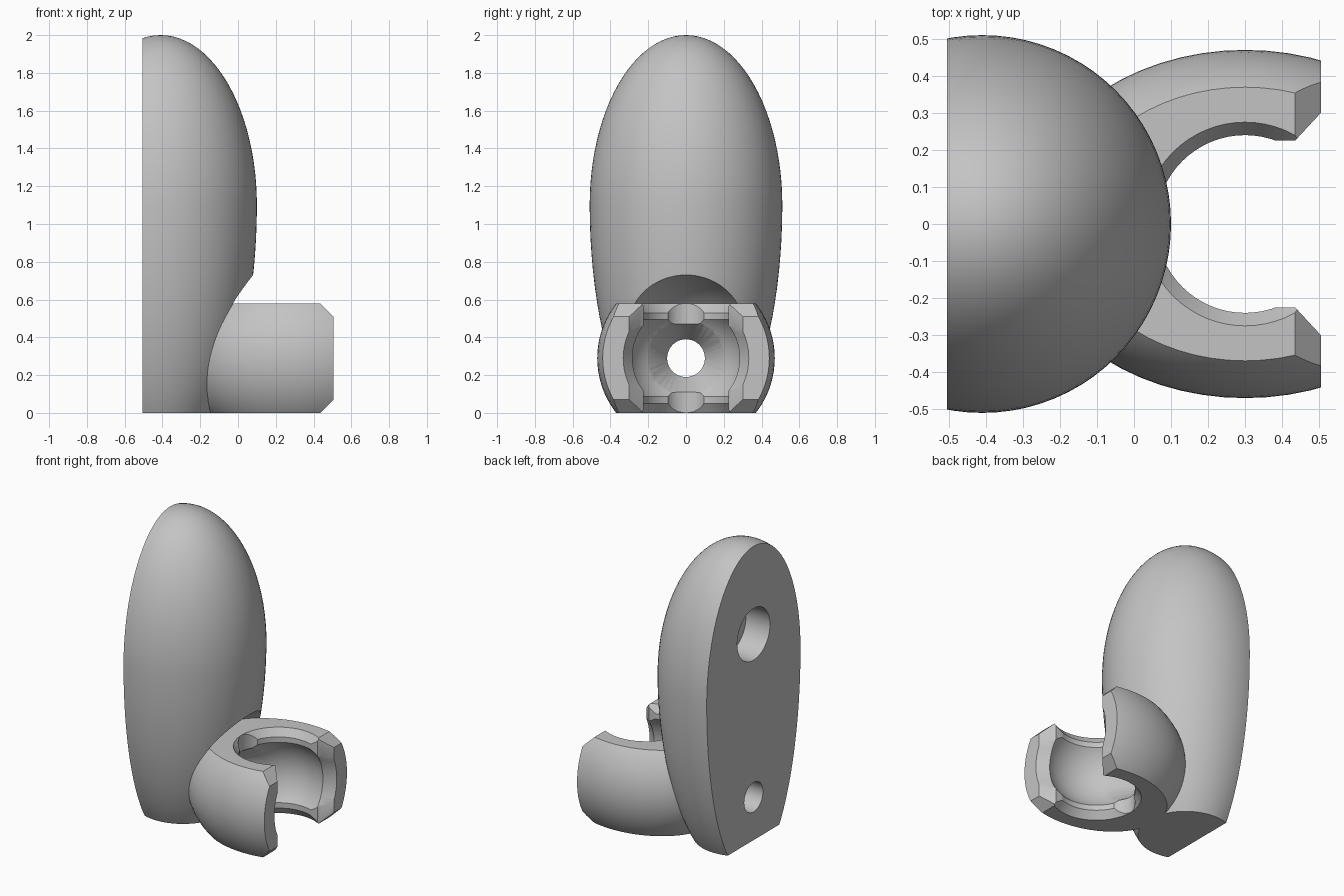
import bpy, bmesh, math
from mathutils import Matrix

cube = bpy.data.objects.get("Cube")
if cube:
    bpy.data.objects.remove(cube, do_unlink=True)

CUP_X, CUP_Z = 0.30, 0.29      # centre of the cup
BACK, FRONT, TOP = -0.505, 0.505, 0.58


def finish(name, bm):
    bmesh.ops.remove_doubles(bm, verts=bm.verts, dist=1e-5)
    bmesh.ops.recalc_face_normals(bm, faces=bm.faces)
    mesh = bpy.data.meshes.new(name)
    bm.to_mesh(mesh)
    bm.free()
    ob = bpy.data.objects.new(name, mesh)
    bpy.context.collection.objects.link(ob)
    return ob


def lathe(name, profile, centre, axis="Z", steps=64):
    """Revolve (radius, height) points about an axis through centre."""
    bm = bmesh.new()
    verts = [bm.verts.new((r, 0, h)) for r, h in profile]
    edges = [bm.edges.new(p) for p in zip(verts, verts[1:])]
    bmesh.ops.spin(bm, geom=verts + edges, cent=(0, 0, 0), axis=(0, 0, 1),
                   angle=math.tau, steps=steps, use_duplicate=False)
    turn = Matrix.Rotation(math.pi / 2, 4, "Y") if axis == "X" else Matrix()
    bm.transform(Matrix.Translation(centre) @ turn)
    return finish(name, bm)


def prism(name, outline, to_3d, low, high):
    """Extrude a flat outline between two levels."""
    bm = bmesh.new()
    ends = [[bm.verts.new(to_3d(a, b, c)) for a, b in outline] for c in (low, high)]
    bm.faces.new(ends[0])
    bm.faces.new(ends[1])
    n = len(outline)
    for i in range(n):
        j = (i + 1) % n
        bm.faces.new((ends[0][i], ends[0][j], ends[1][j], ends[1][i]))
    return finish(name, bm)


def box(name, x0, x1, z0, z1):
    return prism(name, [(x0, z0), (x1, z0), (x1, z1), (x0, z1)],
                 lambda a, b, c: (a, c, b), -1.5, 1.5)


def ellipsoid(name, rx, r):
    bm = bmesh.new()
    bmesh.ops.create_uvsphere(bm, u_segments=64, v_segments=40, radius=1)
    bm.transform(Matrix.Translation((CUP_X, 0, CUP_Z)) @ Matrix.Diagonal((rx, r, r, 1)))
    return finish(name, bm)


def combine(target, tool, operation):
    mod = target.modifiers.new("combine", "BOOLEAN")
    mod.operation, mod.solver, mod.object = operation, "EXACT", tool
    bpy.context.view_layer.objects.active = target
    bpy.ops.object.modifier_apply(modifier=mod.name)
    bpy.data.objects.remove(tool, do_unlink=True)


# Tall egg-shaped body, longer below its widest level than above
profile = []
for i in range(49):
    a = -math.pi / 2 + math.pi * i / 48
    profile.append((0.51 * math.cos(a) if 0 < i < 48 else 0,
                    math.sin(a) * (0.9 if a > 0 else 1.34)))
body = lathe("holder", profile, (-0.41, 0, 1.1), steps=80)

# Rounded recess in the body above the cup
recess = ellipsoid("recess_cutter", 0.603, 0.473)
combine(recess, box("recess_trim", -1, 2, -1, TOP - 0.001), "DIFFERENCE")
combine(body, recess, "DIFFERENCE")

# Cup shell: ellipsoid trimmed flat on top, with chamfered front corners
cup = ellipsoid("cup", 0.6, 0.47)
trim = prism("cup_trim",
             [(-0.6, -0.05), (0.385, -0.05), (FRONT, 0.07), (FRONT, 0.51),
              (0.435, TOP), (-0.6, TOP)],
             lambda a, b, c: (a, c, b), -1, 1)
combine(cup, trim, "INTERSECT")
combine(body, cup, "UNION")

# Round socket with chamfered lips above and below
arc = math.asin(0.24 / 0.315)
lower_lip = [(0, -0.31), (0.289, -0.31), (0.24, -0.24)]
ball = []
for i in range(25):
    a = arc + (math.pi - 2 * arc) * i / 24
    ball.append((0.315 * math.sin(a), -0.315 * math.cos(a)))
upper_lip = [(r, -h) for r, h in reversed(lower_lip)]
combine(body, lathe("socket_cutter", lower_lip + ball + upper_lip, (CUP_X, 0, CUP_Z)),
        "DIFFERENCE")

# Flared front opening and the slot between the two arms
combine(body, lathe("flare_cutter", [(0, 0.3), (0.28, 0.43), (0.364, 0.55), (0, 0.55)],
                    (0, 0, CUP_Z), "X"), "DIFFERENCE")
slot = [(0.3, 0.225), (0.435, 0.225), (0.56, 0.36)]
slot += [(x, -y) for x, y in reversed(slot)]
combine(body, prism("slot_cutter", slot, lambda a, b, c: (a, b, c), -0.2, 0.8),
        "DIFFERENCE")

# Rounded notches in both lips at the rear of the socket
notch = [(0, -0.31), (0.11, -0.31), (0.11, 0.31), (0, 0.31)]
combine(body, lathe("notch_cutter", notch, (0.135, 0, CUP_Z), steps=32), "DIFFERENCE")

# Countersunk screw hole through the socket, and a blind hole higher up the back
combine(body, lathe("screw_cutter", [(0, -0.7), (0.1, -0.7), (0.1, -0.1),
                                     (0.2, 0.057), (0.2, 0.1), (0, 0.1)],
                    (0, 0, CUP_Z), "X", 40), "DIFFERENCE")
combine(body, lathe("blind_hole_cutter", [(0, -0.3), (0.175, -0.3), (0.175, 0.18), (0, 0.18)],
                    (BACK, 0, 1.39), "X", 48), "DIFFERENCE")

# Flat back and flat base
combine(body, box("back_trim", -2, BACK, -1, 3), "DIFFERENCE")
combine(body, box("base_trim", -2, 2, -1, 0), "DIFFERENCE")

# Plain grey finish
grey = bpy.data.materials.new("light_grey")
grey.use_nodes = True
colour = (0.55, 0.55, 0.55, 1)
grey.diffuse_color = colour
grey.node_tree.nodes["Principled BSDF"].inputs["Base Color"].default_value = colour
body.data.materials.clear()
body.data.materials.append(grey)
for poly in body.data.polygons:
    poly.material_index = 0

bpy.ops.object.select_all(action="DESELECT")
body.select_set(True)
bpy.context.view_layer.objects.active = body
bpy.ops.object.shade_smooth_by_angle(angle=math.radians(30))
